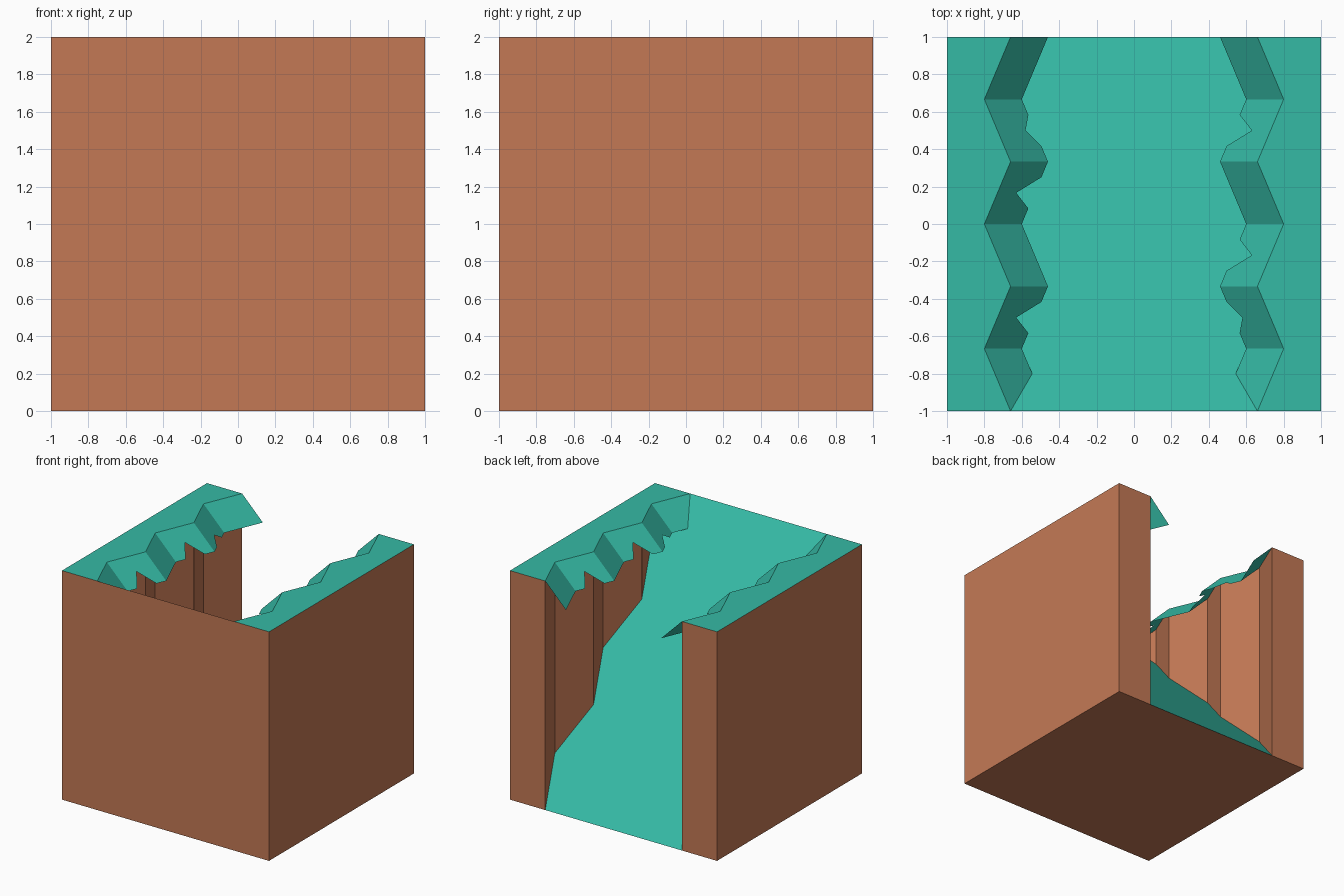
import bpy, bmesh

if "Cube" in bpy.data.objects:
    bpy.data.objects.remove(bpy.data.objects["Cube"])


def material(name, rgb):
    m = bpy.data.materials.new(name)
    m.diffuse_color = (*rgb, 1.0)
    m.use_nodes = True
    m.node_tree.nodes["Principled BSDF"].inputs["Base Color"].default_value = m.diffuse_color
    return m


EARTH = material("earth brown", (0.552, 0.191, 0.091))
GRASS = material("teal grass", (0.036, 0.491, 0.376))


def finish(name, bm):
    """Turn a bmesh into an object with both materials."""
    mesh = bpy.data.meshes.new(name)
    bm.to_mesh(mesh)
    bm.free()
    mesh.materials.append(EARTH)
    mesh.materials.append(GRASS)
    bpy.context.collection.objects.link(bpy.data.objects.new(name, mesh))


def prism(name, outline, height):
    """Solid standing on z = 0 whose top follows height(y); the top is grass."""
    bm = bmesh.new()
    low = [bm.verts.new((x, y, 0)) for x, y in outline]
    top = [bm.verts.new((x, y, height(y))) for x, y in outline]
    bm.faces.new(low)
    bm.faces.new(top).material_index = 1
    for i in range(len(outline)):
        j = (i + 1) % len(outline)
        bm.faces.new((low[i], low[j], top[j], top[i]))
    bmesh.ops.remove_doubles(bm, verts=bm.verts, dist=1e-4)
    bmesh.ops.recalc_face_normals(bm, faces=bm.faces)
    finish(name, bm)


def wall_x(y):
    """Zigzag of the cliff wall: 0.66 at y = -1, 0.8 a third further on."""
    t = ((y + 1) * 3) % 2
    return 0.66 + 0.14 * (1 - abs(t - 1))


ZIGZAG = [-1 + i / 3 for i in range(7)]


def cliff(name, side):
    outline = [(side, -1)] + [(side * wall_x(y), y) for y in ZIGZAG] + [(side, 1)]
    prism(name, outline, lambda y: 2.0)


def grass_lip(name, side, notches):
    """Overhanging 45 degree sheet with notches, fading into the ramp in front."""
    rows = [-1, -0.8] + [k / 12 for k in range(-8, 9)] + [1]
    bm = bmesh.new()
    edge = []
    for y in rows:
        x = wall_x(y)
        drop = notches.get(round(y * 12), min(0.2, 1 + y))
        upper = bm.verts.new((side * x, y, 2))
        lower = bm.verts.new((side * (x - drop), y, 2 - drop)) if drop > 0 else upper
        edge.append((upper, lower))
    for (u0, l0), (u1, l1) in zip(edge, edge[1:]):
        f = bm.faces.new([u0, u1, l1] + ([l0] if l0 is not u0 else []))
        f.material_index = 1
        f.normal_update()
        if f.normal.z < 0:
            f.normal_flip()
    finish(name, bm)


# Cliff walls on both sides
cliff("cliff_left", -1)
cliff("cliff_right", 1)

# Ramp rising from the back to the front, fitted between the walls
prism("ramp", [(wall_x(y), y) for y in ZIGZAG] + [(-wall_x(y), y) for y in reversed(ZIGZAG)],
      lambda y: 1 - y)

# Ragged grass lips over the walls (keys: y in twelfths, values: drop)
grass_lip("grass_lip_right", 1, {6: 0.1, -2: 0.1, -6: 0.15})
grass_lip("grass_lip_left", -1, {-6: 0.1, 2: 0.1, 6: 0.15})
